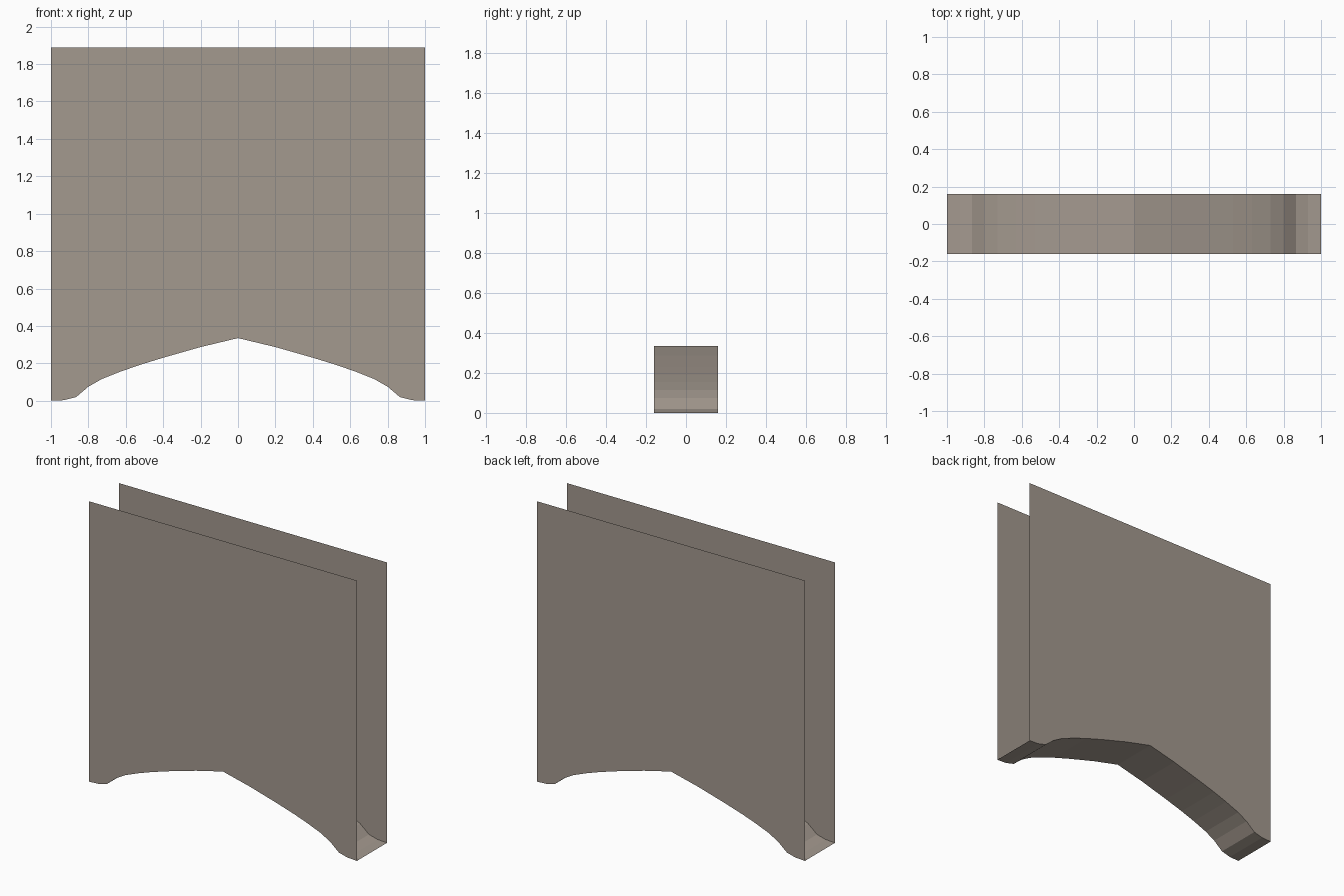
import bpy
import bmesh

cube = bpy.data.objects.get("Cube")
if cube:
    bpy.data.objects.remove(cube, do_unlink=True)

HALF_DEPTH = 0.16
TOP = 1.89

# Warm grey stone
stone = bpy.data.materials.new("warm_grey_stone")
stone.use_nodes = True
colour = (0.37, 0.32, 0.275, 1)
stone.diffuse_color = colour
stone.node_tree.nodes["Principled BSDF"].inputs["Base Color"].default_value = colour

# Half profile of the arch, from its peak to the foot, mirrored across x
half = [(0, 0.335), (0.2, 0.287), (0.4, 0.23), (0.53, 0.19), (0.63, 0.155),
        (0.73, 0.115), (0.8, 0.075), (0.865, 0.02), (0.93, 0.003), (1, 0)]
profile = [(-x, z) for x, z in reversed(half[1:])] + half

bm = bmesh.new()


def arch_edge(y):
    return [bm.verts.new((x, y, z)) for x, z in profile]


def wall(edge, y):
    corners = [bm.verts.new((x, y, TOP)) for x in (1, -1)]
    return bm.faces.new(edge + corners)


# Front and back walls, open at the top and ends
front = arch_edge(-HALF_DEPTH)
back = arch_edge(HALF_DEPTH)
wall(front, -HALF_DEPTH)
wall(back, HALF_DEPTH).normal_flip()

# Arched underside joining the walls
for i in range(len(profile) - 1):
    bm.faces.new((front[i + 1], front[i], back[i], back[i + 1]))

mesh = bpy.data.meshes.new("arched_wall")
bm.to_mesh(mesh)
bm.free()
mesh.materials.append(stone)
bpy.context.collection.objects.link(bpy.data.objects.new("arched_wall", mesh))
